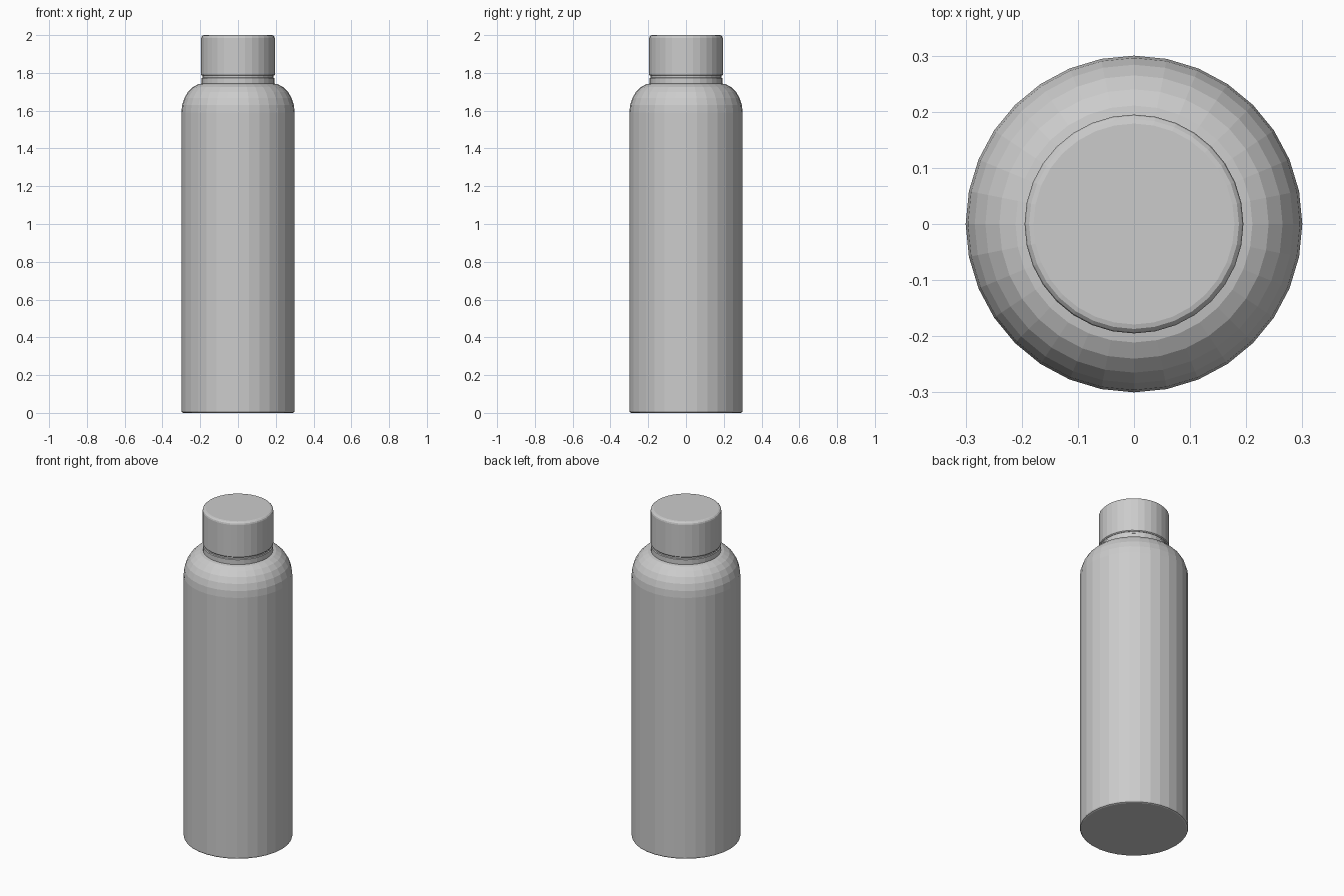
import bpy, bmesh
from math import cos, sin, pi

if "Cube" in bpy.data.objects:
    bpy.data.objects.remove(bpy.data.objects["Cube"])

SIDES = 32


def lathe(name, profile):
    """Revolve (radius, z) points around z and close both ends with flat caps."""
    bm = bmesh.new()
    rings = []
    for r, z in profile:
        rings.append([bm.verts.new((r * cos(2 * pi * i / SIDES), r * sin(2 * pi * i / SIDES), z))
                      for i in range(SIDES)])
    for a, b in zip(rings, rings[1:]):
        for i in range(SIDES):
            j = (i + 1) % SIDES
            bm.faces.new((a[i], a[j], b[j], b[i]))
    bm.faces.new(rings[0][::-1])
    bm.faces.new(rings[-1])
    mesh = bpy.data.meshes.new(name)
    bm.to_mesh(mesh)
    bm.free()
    obj = bpy.data.objects.new(name, mesh)
    bpy.context.collection.objects.link(obj)
    return obj


def arc(r0, z0, dr, dz, steps):
    """Quarter ellipse turning from vertical wall to flat top."""
    return [(r0 + dr * cos(t * pi / 2 / steps), z0 + dz * sin(t * pi / 2 / steps))
            for t in range(steps + 1)]


# Bottle body: small foot bevel, straight wall, rounded shoulder
lathe("bottle_body", [(0.29, 0), (0.297, 0.003), (0.3, 0.01)]
      + arc(0.18, 1.59, 0.12, 0.155, 6))

# Neck with a collar and a thin groove below the cap
lathe("bottle_neck", [(0.193, 1.735), (0.193, 1.772), (0.188, 1.775), (0.188, 1.80)])

# Screw cap with softened edges
lathe("cap", [(0.19, 1.785), (0.195, 1.79)] + arc(0.179, 1.984, 0.016, 0.016, 3)
      + [(0.165, 2.0)])
